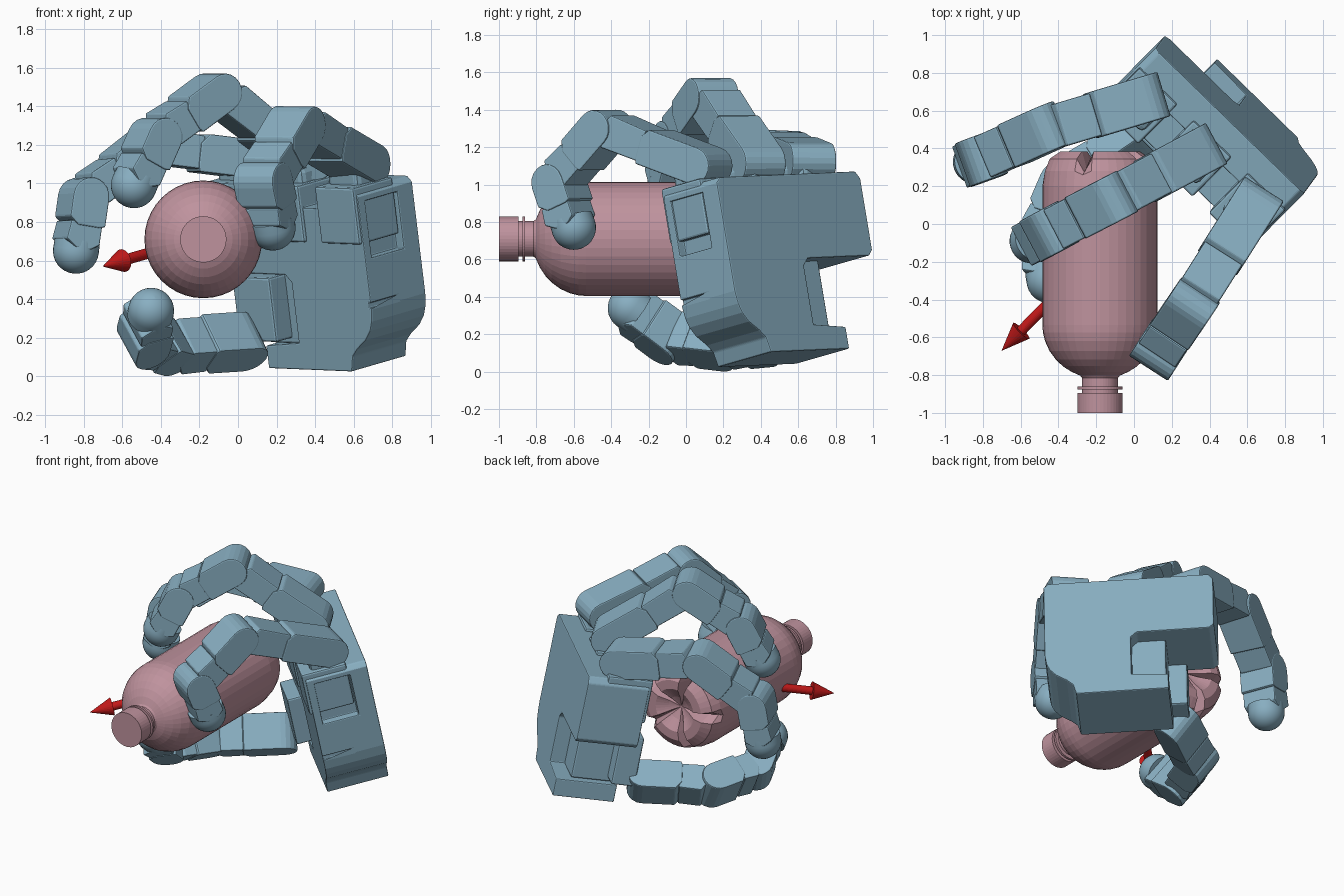
import bpy, bmesh
from math import sin, cos, pi
from mathutils import Vector as V

if "Cube" in bpy.data.objects:
    bpy.data.objects.remove(bpy.data.objects["Cube"])


def material(name, rgb):
    m = bpy.data.materials.new(name)
    m.diffuse_color = (*rgb, 1)
    m.use_nodes = True
    m.node_tree.nodes["Principled BSDF"].inputs["Base Color"].default_value = m.diffuse_color
    return m


BLUE = material("blue", (0.25, 0.43, 0.54))
PINK = material("pink", (0.52, 0.29, 0.34))
RED = material("red", (0.55, 0.01, 0.01))


def add_bevel(ob, width):
    b = ob.modifiers.new("bevel", 'BEVEL')
    b.width, b.segments, b.limit_method = width, 2, 'ANGLE'


def finish(name, bm, mat, bevel=0):
    bmesh.ops.recalc_face_normals(bm, faces=bm.faces)
    me = bpy.data.meshes.new(name)
    bm.to_mesh(me)
    bm.free()
    me.materials.append(mat)
    ob = bpy.data.objects.new(name, me)
    bpy.context.collection.objects.link(ob)
    if bevel:
        add_bevel(ob, bevel)
    return ob


def prism(name, pts, lo, hi, o, ex, ey, ez, bevel=0):
    """Extrude the outline pts (ex, ey plane) from lo to hi along ez."""
    bm = bmesh.new()
    rings = [[bm.verts.new(o + ex * x + ey * y + ez * z) for x, y in pts] for z in (lo, hi)]
    bm.faces.new(rings[0])
    bm.faces.new(rings[1])
    for i in range(len(pts)):
        j = (i + 1) % len(pts)
        bm.faces.new((rings[0][i], rings[0][j], rings[1][j], rings[1][i]))
    return finish(name, bm, BLUE, bevel)


def lathe(name, profile, o, axis, p, mat, n=40, groove=None):
    """Revolve (radius, distance) rings about an axis; groove pulls in every 8th column."""
    axis = axis.normalized()
    p = (p - axis * p.dot(axis)).normalized()
    q = axis.cross(p)
    bm = bmesh.new()
    rings = []
    for k, (r, h) in enumerate(profile):
        row = []
        for i in range(n):
            t = 2 * pi * i / n
            dip = groove[k] if groove and i % 8 == 6 else 0
            row.append(bm.verts.new(o + (p * cos(t) + q * sin(t)) * r + axis * (h - dip)))
        rings.append(row)
    for a, b in zip(rings, rings[1:]):
        for i in range(n):
            bm.faces.new((a[i], a[(i + 1) % n], b[(i + 1) % n], b[i]))
    bm.faces.new(rings[0])
    bm.faces.new(rings[-1])
    return finish(name, bm, mat)


# Palm frame: A runs across the palm, N out of the palm, UP along it
Z = V((0, 0, 1))
N = V((-0.69, -0.70, -0.20)).normalized()
A = V((-0.715, 0.70, 0.03))
A = (A - N * A.dot(N)).normalized()
UP = A.cross(N).normalized()
UP = UP if UP.z > 0 else -UP
O = V((0.90, 0.16, 1.04))


def loc(a, d, h):
    return O + A * a + N * d + UP * h


def palm_box(name, a0, a1, d0, d1, h0, h1, bevel=0.012):
    return prism(name, [(a0, h0), (a1, h0), (a1, h1), (a0, h1)], d0, d1, O, A, UP, N, bevel)


# Palm shell: thumb notch and foot on one side, coved flank on the other
outline = [(0.03, 0), (1.07, 0), (1.10, -0.04), (1.10, -0.43), (1.07, -0.46), (0.60, -0.46),
           (0.56, -0.50), (0.56, -0.82), (0.80, -0.84), (0.80, -0.96), (0.20, -0.96), (0.18, -0.88),
           (0.14, -0.84), (0.07, -0.79), (0.03, -0.74), (0.01, -0.69), (0, -0.62), (0, -0.03)]
palm = prism("palm", outline, 0, 0.41, O, A, UP, N)

# Flank recesses and stepped front pockets between the fingers
cuts = [(-0.1, 0.05, 0.12, 0.36, -0.36, -0.06), (0.29, 0.41, 0.2, 0.6, -0.10, 0.2),
        (0.69, 0.81, 0.2, 0.6, -0.10, 0.2), (-0.1, 0.015, 0.2, 0.6, -0.62, -0.59)]
for i, c in enumerate(cuts):
    cutter = palm_box(f"palm_cutter_{i}", *c, bevel=0)
    cutter.hide_render = True
    m = palm.modifiers.new("cut", 'BOOLEAN')
    m.operation, m.object, m.solver = 'DIFFERENCE', cutter, 'EXACT'
bpy.context.view_layer.update()
baked = bpy.data.meshes.new_from_object(palm.evaluated_get(bpy.context.evaluated_depsgraph_get()))
palm.modifiers.clear()
palm.data = baked
for i in range(len(cuts)):
    bpy.data.objects.remove(bpy.data.objects[f"palm_cutter_{i}"])
add_bevel(palm, 0.01)


def rounded_bar(start, end, r):
    """Side outline with a round start and a chamfered square end."""
    arc = [(start - r * sin(pi * i / 10), r * cos(pi * i / 10)) for i in range(11)]
    return arc + [(end - 0.01, -r), (end, -r + 0.03), (end, r - 0.05), (end - 0.04, r)]


def link(name, p, q, lat, w, r, end_gap):
    e = (q - p).normalized()
    m = lat.cross(e).normalized()
    side = e.cross(m)
    L = (q - p).length
    s = L * 0.55
    prism(name, rounded_bar(0, s, r), -w / 2, w / 2, p, e, m, side, 0.008)
    cover = [(s - 0.02, r - 0.012), (s - 0.02, -r + 0.015), (L - end_gap, -r + 0.015),
             (L - end_gap + 0.03, -r + 0.06), (L - end_gap + 0.03, r - 0.06), (L - end_gap - 0.01, r)]
    prism(name + "_cover", cover, -w / 2 + 0.006, w / 2 - 0.006, p, e, m, side, 0.008)


def finger(name, pts, lat):
    w, r, tip = 0.245, 0.10, 0.118
    for part, p, q, gap in zip(("proximal", "middle", "distal"), pts, pts[1:], (0.07, 0.06, 0.04)):
        link(f"{name}_{part}", p, q, lat, w, r, gap)
    # Domed fingertip
    dome = [(tip, -0.05)] + [(tip * cos(t * pi / 16) + 0.001, tip * sin(t * pi / 16)) for t in range(9)]
    ob = lathe(name + "_tip", dome, pts[3], pts[3] - pts[2], lat, BLUE, 32)
    for f in ob.data.polygons:
        f.use_smooth = len(f.vertices) == 4


# Three fingers over the bottle
poses = {
    "finger_far": (0.95, [(-0.47, 0.50, 1.19), (-0.80, 0.35, 0.93), (-0.84, 0.33, 0.65)]),
    "finger_middle": (0.55, [(-0.12, 0.13, 1.47), (-0.43, -0.03, 1.24), (-0.54, -0.09, 0.99)]),
    "finger_near": (0.15, [(0.30, -0.43, 1.30), (0.13, -0.68, 1.01), (0.18, -0.60, 0.77)]),
}
for name, (a, joints) in poses.items():
    # Swivel mount and stepped plates on the palm edge
    palm_box(name + "_mount", a - 0.11, a + 0.11, 0.16, 0.36, -0.12, 0.10, 0.03)
    palm_box(name + "_mount_plate", a - 0.14, a + 0.14, 0.13, 0.43, -0.28, 0.02)
    pts = [loc(a, 0.21, 0.10)] + [V(j) for j in joints]
    f = pts[2] - pts[0]
    finger(name, pts, V((f.x, f.y, 0)).cross(Z).normalized())

# Thumb drive in the notch, then the thumb under the bottle
palm_box("thumb_drive", 0.54, 0.78, 0.10, 0.38, -0.83, -0.45)
palm_box("thumb_mount", 0.63, 0.90, 0.34, 0.50, -0.80, -0.46)
thumb = [V(p) for p in ((0.02, 0.46, 0.18), (-0.36, 0.20, 0.155), (-0.49, -0.10, 0.19), (-0.45, -0.30, 0.34))]
finger("thumb", thumb, V((0.043, -0.048, -0.083)).normalized())

# Bottle: grooved base, straight body, dome shoulder, collar and neck
R = 0.305
prof = [(0.12, -1.0), (0.12, -0.895), (0.095, -0.895), (0.095, -0.875), (0.12, -0.875), (0.12, -0.86),
        (0.095, -0.86), (0.095, -0.815)]
prof += [(R * cos(t), -0.535 - 0.285 * sin(t)) for t in (1.22, 1.05, 0.87, 0.7, 0.5, 0.3, 0.14, 0)]
prof += [(R, -0.2), (R, 0.20), (R - 0.01, 0.28), (0.27, 0.345), (0.21, 0.385), (0.15, 0.385),
         (0.08, 0.34), (0.01, 0.31)]
dips = [0] * (len(prof) - 6) + [0.02, 0.07, 0.11, 0.10, 0.04, 0]
lathe("bottle", prof, V((-0.18, 0, 0.71)), V((0, 1, 0)), Z, PINK, 40, dips)

# Arrow along the palm normal
tip = V((-0.70, -0.67, 0.57))
lathe("direction_arrow", [(0.028, -0.45), (0.028, -0.15), (0.06, -0.15), (0.001, 0)], tip, N, Z, RED, 24)
